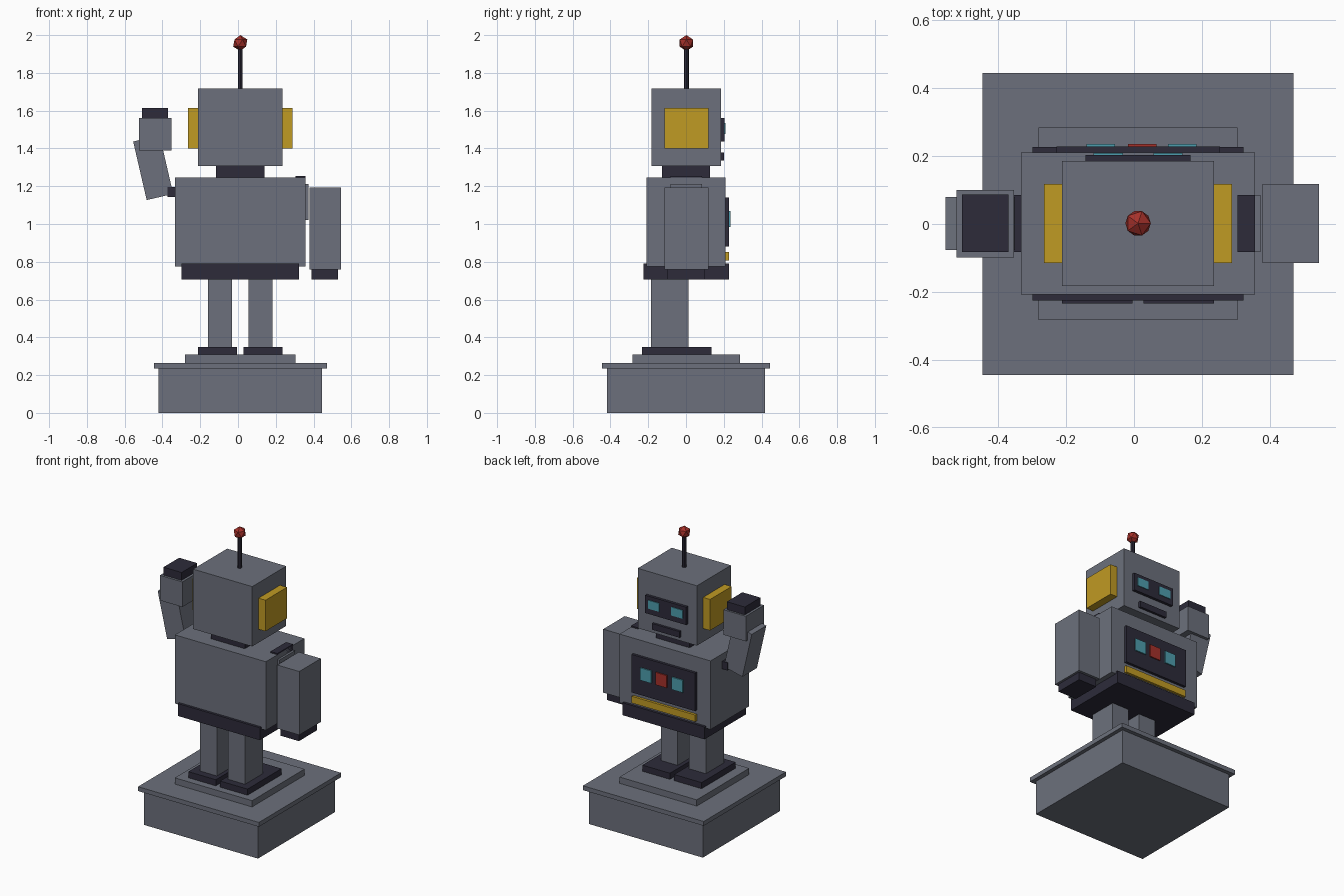
import bpy
import math

cube = bpy.data.objects.get("Cube")
if cube:
    bpy.data.objects.remove(cube, do_unlink=True)


def material(name, rgb):
    m = bpy.data.materials.new(name)
    m.use_nodes = True
    m.diffuse_color = (*rgb, 1)
    m.node_tree.nodes["Principled BSDF"].inputs["Base Color"].default_value = (*rgb, 1)
    return m


grey = material("grey metal", (0.15, 0.163, 0.2))
dark = material("dark metal", (0.026, 0.024, 0.042))
yellow = material("yellow", (0.53, 0.325, 0.017))
red = material("red", (0.375, 0.03, 0.023))
cyan = material("cyan", (0.075, 0.34, 0.42))

CX = 0.012  # body centre line


def finish(name, mat):
    o = bpy.context.object
    o.name = name
    o.data.materials.append(mat)
    return o


def box(name, mat, x, y, z, tilt=0):
    """Box spanning the given (min, max) ranges, tilted about the y axis."""
    mid = [(r[0] + r[1]) / 2 for r in (x, y, z)]
    bpy.ops.mesh.primitive_cube_add(size=1, location=mid)
    o = finish(name, mat)
    o.scale = [r[1] - r[0] for r in (x, y, z)]
    o.rotation_euler.y = math.radians(tilt)
    return o


def centred(name, mat, half_x, y, z, offset=0):
    c = CX + offset
    return box(name, mat, (c - half_x, c + half_x), y, z)


# Pedestal
centred("pedestal_block", grey, 0.432, (-0.418, 0.418), (0, 0.235))
centred("pedestal_slab", grey, 0.458, (-0.445, 0.445), (0.235, 0.265))
centred("pedestal_step", grey, 0.293, (-0.283, 0.285), (0.265, 0.308))

# Legs and feet
for side, s in (("left", 1), ("right", -1)):
    centred(side + "_foot", dark, 0.104, (-0.234, 0.134), (0.308, 0.35), s * 0.12)
    centred(side + "_leg", grey, 0.064, (-0.185, 0.012), (0.35, 0.72), s * 0.107)

# Body
centred("hips", dark, 0.311, (-0.225, 0.227), (0.705, 0.79))
centred("torso", grey, 0.345, (-0.208, 0.21), (0.775, 1.245))
centred("neck", dark, 0.128, (-0.126, 0.126), (1.24, 1.315))
centred("head", grey, 0.224, (-0.183, 0.185), (1.308, 1.718))

# Chest panel with lights and strip
centred("chest_panel", dark, 0.241, (0.2, 0.228), (0.88, 1.14))
centred("chest_strip", yellow, 0.241, (0.2, 0.227), (0.807, 0.853))
for name, mat, dx in (("left", cyan, 0.13), ("middle", red, 0.012), ("right", cyan, -0.11)):
    centred(name + "_chest_light", mat, 0.042, (0.227, 0.236), (0.985, 1.07), dx)

# Face
centred("eye_plate", dark, 0.155, (0.18, 0.204), (1.438, 1.56))
centred("mouth", dark, 0.105, (0.18, 0.201), (1.336, 1.378))
for side, s in (("left", 1), ("right", -1)):
    centred(side + "_eye", cyan, 0.043, (0.203, 0.209), (1.476, 1.534), s * 0.088)
    centred(side + "_ear", yellow, 0.03, (-0.115, 0.118), (1.4, 1.613), s * 0.247)

# Antenna
bpy.ops.mesh.primitive_cylinder_add(vertices=8, radius=0.013, depth=0.24, location=(CX, 0.002, 1.83))
finish("antenna_rod", dark)
bpy.ops.mesh.primitive_ico_sphere_add(subdivisions=1, radius=0.042, location=(CX, 0.002, 1.958))
finish("antenna_ball", red)

# Lowered left arm
box("left_shoulder", dark, (0.305, 0.357), (-0.083, 0.085), (1.2, 1.254))
box("left_upper_arm", grey, (0.24, 0.372), (-0.083, 0.085), (1.02, 1.213))
box("left_forearm", grey, (0.378, 0.545), (-0.115, 0.118), (0.758, 1.193))
box("left_hand", dark, (0.39, 0.53), (-0.097, 0.1), (0.705, 0.765))

# Raised right arm
box("right_shoulder", dark, (-0.374, -0.32), (-0.083, 0.085), (1.143, 1.195))
box("right_upper_arm", grey, (-0.521, -0.377), (-0.077, 0.08), (1.139, 1.457), -13)
box("right_forearm", grey, (-0.523, -0.353), (-0.098, 0.1), (1.388, 1.56))
box("right_hand", dark, (-0.507, -0.37), (-0.082, 0.087), (1.555, 1.614))
